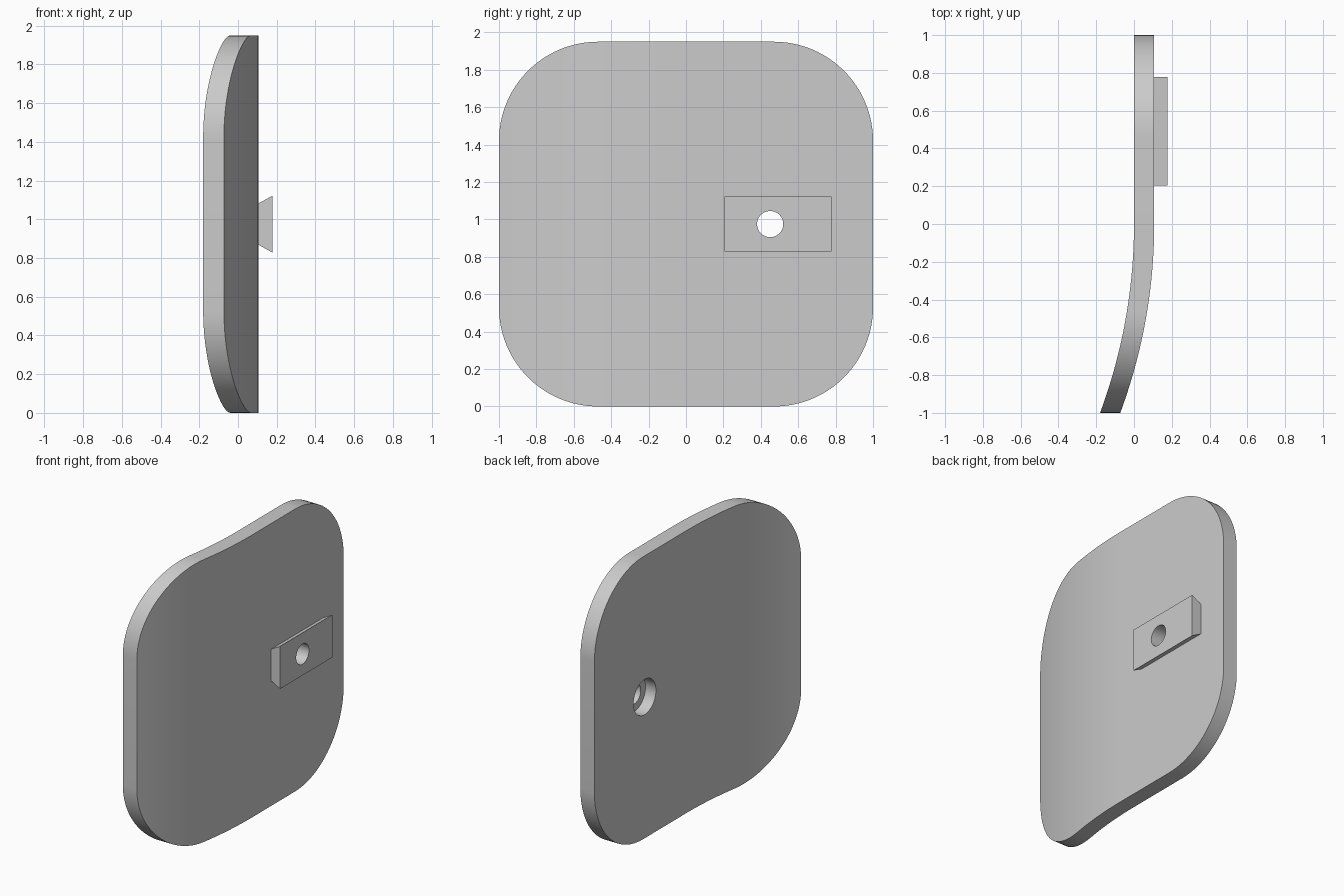
import bpy, bmesh, math
from mathutils import Matrix, Vector

cube = bpy.data.objects.get("Cube")
if cube:
    bpy.data.objects.remove(cube, do_unlink=True)

HEIGHT, THICK = 1.95, 0.107
CORNER, BEND = 0.53, 2.87          # corner radius, bend radius
MID = HEIGHT / 2
HOLE_Y = 0.45

grey = bpy.data.materials.new("grey")
grey.use_nodes = True
grey.diffuse_color = (0.6, 0.6, 0.6, 1)
grey.node_tree.nodes["Principled BSDF"].inputs["Base Color"].default_value = grey.diffuse_color


def finish(name, bm):
    bmesh.ops.recalc_face_normals(bm, faces=bm.faces)
    mesh = bpy.data.meshes.new(name)
    bm.to_mesh(mesh)
    bm.free()
    mesh.materials.append(grey)
    obj = bpy.data.objects.new(name, mesh)
    bpy.context.collection.objects.link(obj)
    return obj


def prism(bm, points, offset):
    face = bm.faces.new([bm.verts.new(p) for p in points])
    ext = bmesh.ops.extrude_face_region(bm, geom=[face], use_keep_orig=True)
    verts = [g for g in ext["geom"] if isinstance(g, bmesh.types.BMVert)]
    bmesh.ops.translate(bm, verts=verts, vec=offset)


def cutter(name, radius, x0, x1):
    bm = bmesh.new()
    place = Matrix.Translation(((x0 + x1) / 2, HOLE_Y, MID)) @ Matrix.Rotation(math.pi / 2, 4, "Y")
    bmesh.ops.create_cone(bm, cap_ends=True, segments=48, radius1=radius,
                          radius2=radius, depth=x1 - x0, matrix=place)
    obj = finish(name, bm)
    obj.hide_render = True
    return obj


# Rounded square plate, sliced along y and bent towards the front
outline = []
for i, (sy, sz) in enumerate(((1, 1), (-1, 1), (-1, -1), (1, -1))):
    for k in range(25):
        a = math.radians(90 * i + 90 * k / 24)
        outline.append((0, sy * (1 - CORNER) + CORNER * math.cos(a),
                        MID + sz * (MID - CORNER) + CORNER * math.sin(a)))
bm = bmesh.new()
prism(bm, outline, (THICK, 0, 0))
cuts = {round(p[1], 5) for p in outline if -0.9999 < p[1] < 0}
cuts |= {-0.04 * k for k in range(12)}
for y in sorted(cuts):
    bmesh.ops.bisect_plane(bm, geom=bm.verts[:] + bm.edges[:] + bm.faces[:], dist=1e-4,
                           plane_co=Vector((0, y, 0)), plane_no=Vector((0, 1, 0)))
for v in bm.verts:
    if v.co.y < 0:
        v.co.x -= BEND - math.sqrt(BEND ** 2 - v.co.y ** 2)
plate = finish("curved_plate", bm)

# Dovetail rail, rooted slightly inside the plate
bm = bmesh.new()
prism(bm, [(0.178, 0.205, MID + 0.147), (0.178, 0.205, MID - 0.147),
           (0.097, 0.205, MID - 0.102), (0.097, 0.205, MID + 0.102)], (0, 0.573, 0))
rail = finish("dovetail_rail", bm)
rail.hide_render = True

# Join the rail, then bore the through hole and the counterbore
tools = [(rail, "UNION"), (cutter("through_hole", 0.07, -0.1, 0.3), "DIFFERENCE"),
         (cutter("counterbore", 0.122, -0.1, 0.08), "DIFFERENCE")]
bpy.ops.object.select_all(action="DESELECT")
plate.select_set(True)
bpy.context.view_layer.objects.active = plate
for tool, operation in tools:
    mod = plate.modifiers.new(tool.name, "BOOLEAN")
    mod.operation, mod.object, mod.solver = operation, tool, "EXACT"
    bpy.ops.object.modifier_apply(modifier=mod.name)
    bpy.data.objects.remove(tool, do_unlink=True)
bpy.ops.object.shade_smooth_by_angle(angle=math.radians(25))
